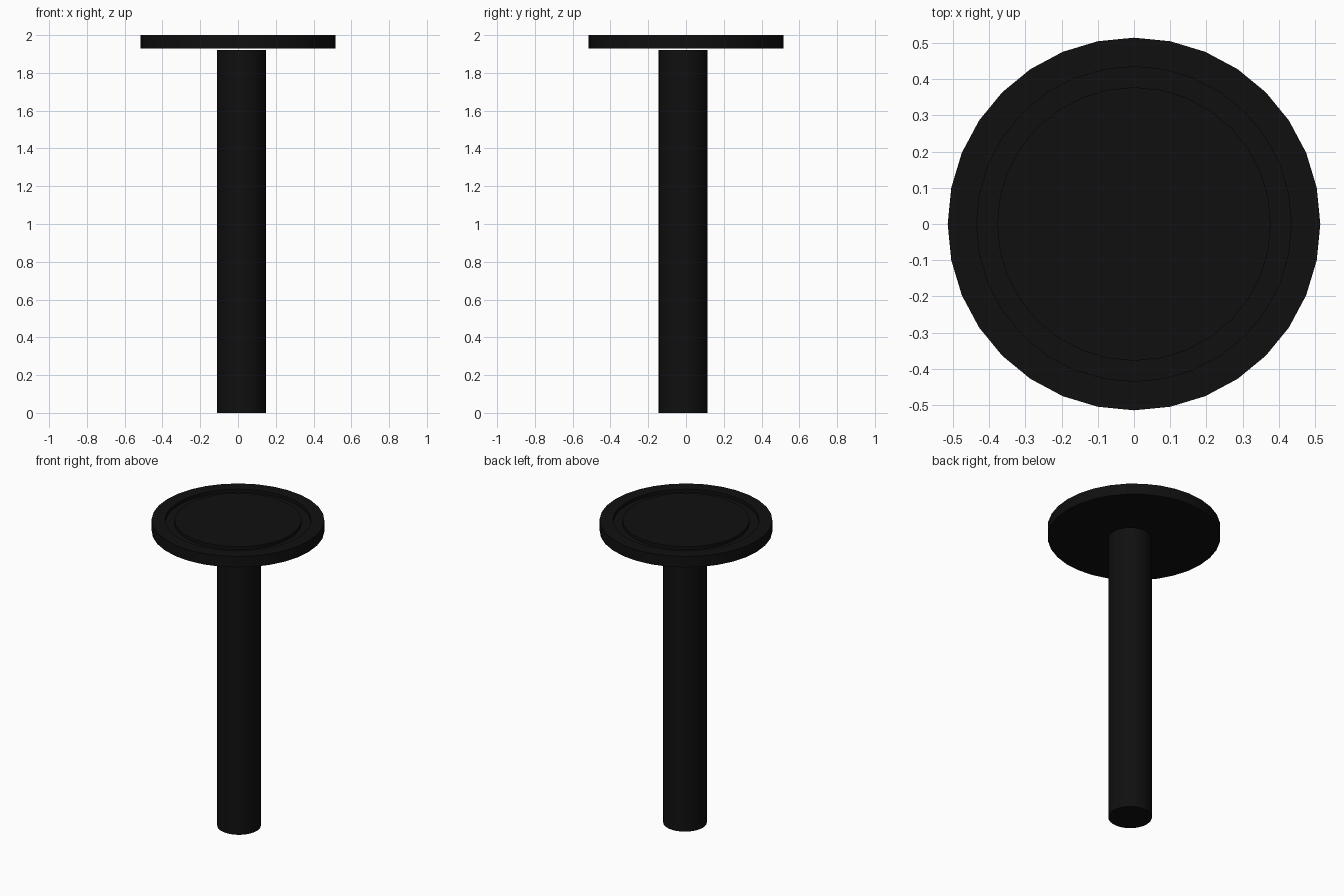
import bpy, bmesh
from math import cos, sin, tau, radians

if "Cube" in bpy.data.objects:
    bpy.data.objects.remove(bpy.data.objects["Cube"])

black = bpy.data.materials.new("black")
black.diffuse_color = (0.005, 0.005, 0.005, 1)
black.use_nodes = True
black.node_tree.nodes["Principled BSDF"].inputs["Base Color"].default_value = black.diffuse_color


def lathe(name, profile, centre=(0, 0), sides=32):
    """Closed turned solid from (radius, z) points, bottom to top, with end caps."""
    bm = bmesh.new()
    rings = [[bm.verts.new((centre[0] + r * cos(tau * i / sides),
                            centre[1] + r * sin(tau * i / sides), z))
              for i in range(sides)] for r, z in profile]
    for a, b in zip(rings, rings[1:]):
        for i in range(sides):
            j = (i + 1) % sides
            bm.faces.new((a[i], a[j], b[j], b[i]))
    bm.faces.new(rings[0][::-1])
    bm.faces.new(rings[-1])
    mesh = bpy.data.meshes.new(name)
    bm.to_mesh(mesh)
    bm.free()
    mesh.materials.append(black)
    obj = bpy.data.objects.new(name, mesh)
    bpy.context.collection.objects.link(obj)
    bpy.ops.object.select_all(action='DESELECT')
    obj.select_set(True)
    bpy.context.view_layer.objects.active = obj
    bpy.ops.object.shade_smooth_by_angle(angle=radians(30))


# Slightly off-centre column
lathe("column", [(0.13, 0), (0.13, 1.92)], centre=(0.018, -0.015))

# Round top with a shallow ring groove
lathe("round_top", [(0.515, 1.928), (0.515, 2.0), (0.435, 2.0),
                    (0.435, 1.98), (0.378, 1.98), (0.378, 2.0)])
